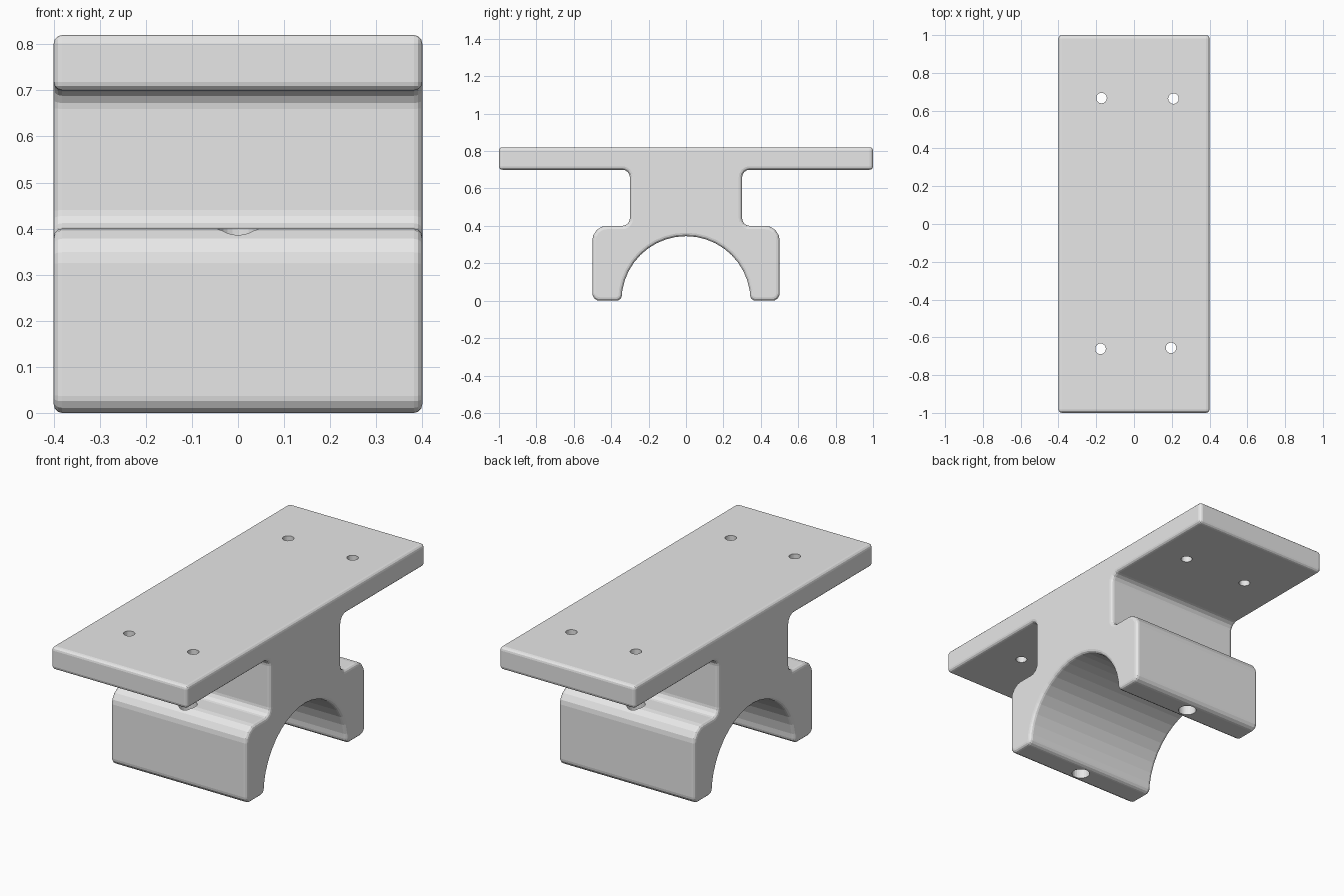
import bpy, bmesh, math
from mathutils import Vector, Matrix

cube = bpy.data.objects.get("Cube")
if cube:
    bpy.data.objects.remove(cube, do_unlink=True)

HALF_WIDTH, EDGE, ARCH = 0.4, 0.018, 0.345

grey = bpy.data.materials.new("plain grey")
grey.use_nodes = True
grey.diffuse_color = (0.8, 0.8, 0.8, 1)
grey.node_tree.nodes["Principled BSDF"].inputs["Base Color"].default_value = grey.diffuse_color


def make_object(name, bm):
    mesh = bpy.data.meshes.new(name)
    bm.to_mesh(mesh)
    bm.free()
    mesh.materials.append(grey)
    obj = bpy.data.objects.new(name, mesh)
    bpy.context.collection.objects.link(obj)
    return obj


def fillet(before, corner, after, radius, steps=4):
    """Points of an arc that rounds one profile corner."""
    u, v = (before - corner).normalized(), (after - corner).normalized()
    half = u.angle(v) / 2
    centre = corner + (u + v).normalized() * radius / math.sin(half)
    reach = radius / math.tan(half)
    a, b = corner + u * reach - centre, corner + v * reach - centre
    return [centre + a.lerp(b, i / steps).normalized() * radius for i in range(steps + 1)]


# Half profile (y, z, corner radius) from the plate top down to the foot
half = [(1, 0.82, 0), (1, 0.70, 0), (0.30, 0.70, 0.04), (0.30, 0.40, 0.04),
        (0.50, 0.40, 0.075), (0.50, 0, 0.037), (ARCH, 0, 0.03)]
arch = [(ARCH * math.cos(t), ARCH * math.sin(t), 0)
        for t in (math.pi * i / 20 for i in range(1, 20))]
outline = half + arch + [(-y, z, r) for y, z, r in reversed(half)]

points = []
for i, (y, z, r) in enumerate(outline):
    corner = Vector((y, z))
    if r:
        before = Vector(outline[i - 1][:2])
        after = Vector(outline[(i + 1) % len(outline)][:2])
        points += fillet(before, corner, after, r)
    else:
        points.append(corner)

# Mounting bracket: extruded profile with rounded rims
bm = bmesh.new()
cap = bm.faces.new([bm.verts.new((-HALF_WIDTH, p.x, p.y)) for p in points])
grown = bmesh.ops.extrude_face_region(bm, geom=[cap], use_keep_orig=True)["geom"]
bmesh.ops.translate(bm, vec=(2 * HALF_WIDTH, 0, 0),
                    verts=[g for g in grown if isinstance(g, bmesh.types.BMVert)])
bmesh.ops.recalc_face_normals(bm, faces=bm.faces)
rims = [e for e in bm.edges
        if abs(e.verts[0].co.x - e.verts[1].co.x) < 0.001
        or min(abs(v.co.y) for v in e.verts) > 0.99]
bmesh.ops.bevel(bm, geom=rims, offset=EDGE, offset_type='OFFSET', segments=3,
                profile=0.5, affect='EDGES', clamp_overlap=False)
bmesh.ops.recalc_face_normals(bm, faces=bm.faces)
bracket = make_object("mounting_bracket", bm)

# Screw holes in the plate and bolt holes through the feet
holes = [(-0.172, 0.667, 0.76, 0.028), (0.209, 0.664, 0.76, 0.028),
         (-0.177, -0.661, 0.76, 0.028), (0.196, -0.656, 0.76, 0.028),
         (0, 0.42, 0.2, 0.045), (0, -0.42, 0.2, 0.045)]
bm = bmesh.new()
for x, y, z, r in holes:
    bmesh.ops.create_cone(bm, cap_ends=True, segments=24, radius1=r, radius2=r,
                          depth=0.2 if z > 0.5 else 0.6,
                          matrix=Matrix.Translation((x, y, z)))
cutter = make_object("hole_cutter", bm)
cutter.hide_render = True

cut = bracket.modifiers.new("holes", 'BOOLEAN')
cut.operation = 'DIFFERENCE'
cut.solver = 'EXACT'
cut.object = cutter
bpy.context.view_layer.objects.active = bracket
bpy.ops.object.modifier_apply(modifier=cut.name)
bpy.data.objects.remove(cutter, do_unlink=True)
